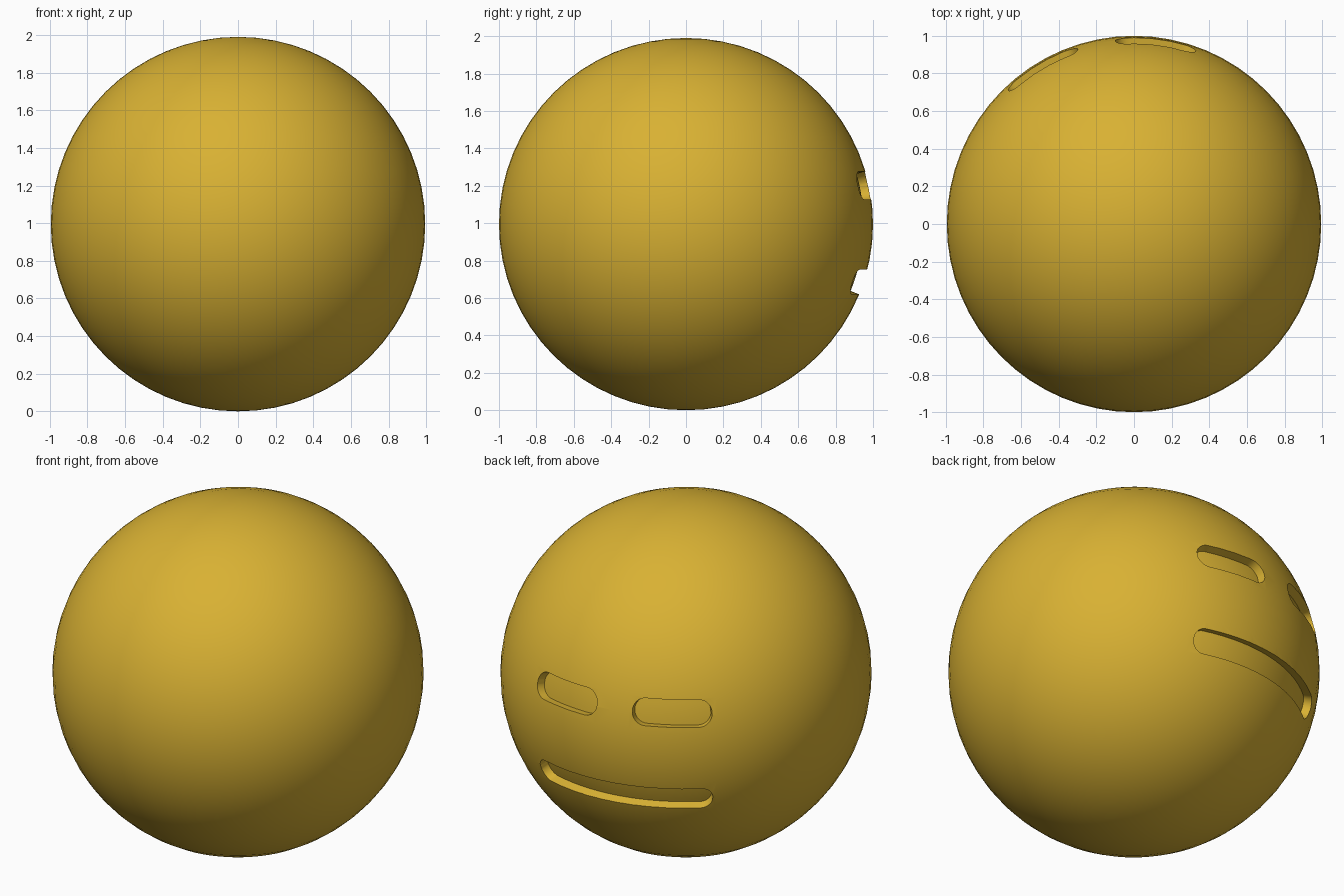
import bpy, bmesh, math

cube = bpy.data.objects.get("Cube")
if cube:
    bpy.data.objects.remove(cube, do_unlink=True)

CENTRE_Z = 0.995
FACE_ANGLE = math.radians(101.8)   # direction the face looks, measured from +x

gold = bpy.data.materials.new("golden yellow")
gold.use_nodes = True
colour = (0.69, 0.44, 0.033, 1)
gold.diffuse_color = colour
gold.node_tree.nodes["Principled BSDF"].inputs["Base Color"].default_value = colour

# Round head
bpy.ops.mesh.primitive_uv_sphere_add(segments=64, ring_count=32, radius=1,
                                     location=(0, 0, CENTRE_Z))
head = bpy.context.object
head.name = "round_head"
head.scale = (0.995, 1, 0.995)
bpy.ops.object.transform_apply(location=False, rotation=False, scale=True)
head.data.materials.append(gold)


def slot_cutter(name, start, end, height, half, inner=0.95, outer=1.15):
    """Curved capsule that follows the sphere between two angles (degrees)."""
    a0, a1 = math.radians(start), math.radians(end)
    bend = half * 1.0
    # Columns: rounded cap, straight run, rounded cap
    caps = [math.pi / 2 * i / 8 for i in range(1, 9)]
    cols = [(a0 + bend * (1 - math.cos(t)), half * math.sin(t)) for t in caps]
    run = 16
    left, right = a0 + bend, a1 - bend
    cols += [(left + (right - left) * i / run, half) for i in range(1, run)]
    cols += [(a1 - bend * (1 - math.cos(t)), half * math.sin(t)) for t in reversed(caps)]
    rows = 6
    bm = bmesh.new()

    def sheet(radius):
        grid = []
        for a, h in cols:
            line = []
            for j in range(rows + 1):
                z = height + h * (2 * j / rows - 1)
                rho = math.sqrt(1 - z * z)
                az = FACE_ANGLE + a
                line.append(bm.verts.new((radius * rho * math.cos(az),
                                          radius * rho * math.sin(az), radius * z)))
            grid.append(line)
        for p, q in zip(grid, grid[1:]):
            for j in range(rows):
                bm.faces.new((p[j], q[j], q[j + 1], p[j + 1]))
        rim = [c[0] for c in grid] + grid[-1][1:-1]
        return rim + [c[-1] for c in reversed(grid)] + grid[0][-2:0:-1]

    low, high = sheet(inner), sheet(outer)
    for i in range(len(low)):
        k = (i + 1) % len(low)
        bm.faces.new((low[i], low[k], high[k], high[i]))
    bmesh.ops.recalc_face_normals(bm, faces=bm.faces[:])
    mesh = bpy.data.meshes.new(name)
    bm.to_mesh(mesh)
    bm.free()
    mesh.materials.append(gold)
    obj = bpy.data.objects.new(name, mesh)
    obj.location.z = CENTRE_Z
    bpy.context.collection.objects.link(obj)
    obj.hide_render = True
    return obj


# Two eye slots and a wide mouth slot
cutters = [
    slot_cutter("left_eye_cutter", -31.5, -6, 0.207, 0.075),
    slot_cutter("right_eye_cutter", 6, 31.5, 0.207, 0.075),
    slot_cutter("mouth_cutter", -32, 32, -0.31, 0.066),
]
bpy.context.view_layer.objects.active = head
for cutter in cutters:
    mod = head.modifiers.new(cutter.name, 'BOOLEAN')
    mod.operation = 'DIFFERENCE'
    mod.solver = 'EXACT'
    mod.object = cutter
    bpy.ops.object.modifier_apply(modifier=mod.name)
for cutter in cutters:
    bpy.data.objects.remove(cutter, do_unlink=True)

bpy.ops.object.select_all(action='DESELECT')
head.select_set(True)
bpy.ops.object.shade_smooth_by_angle(angle=math.radians(30))
